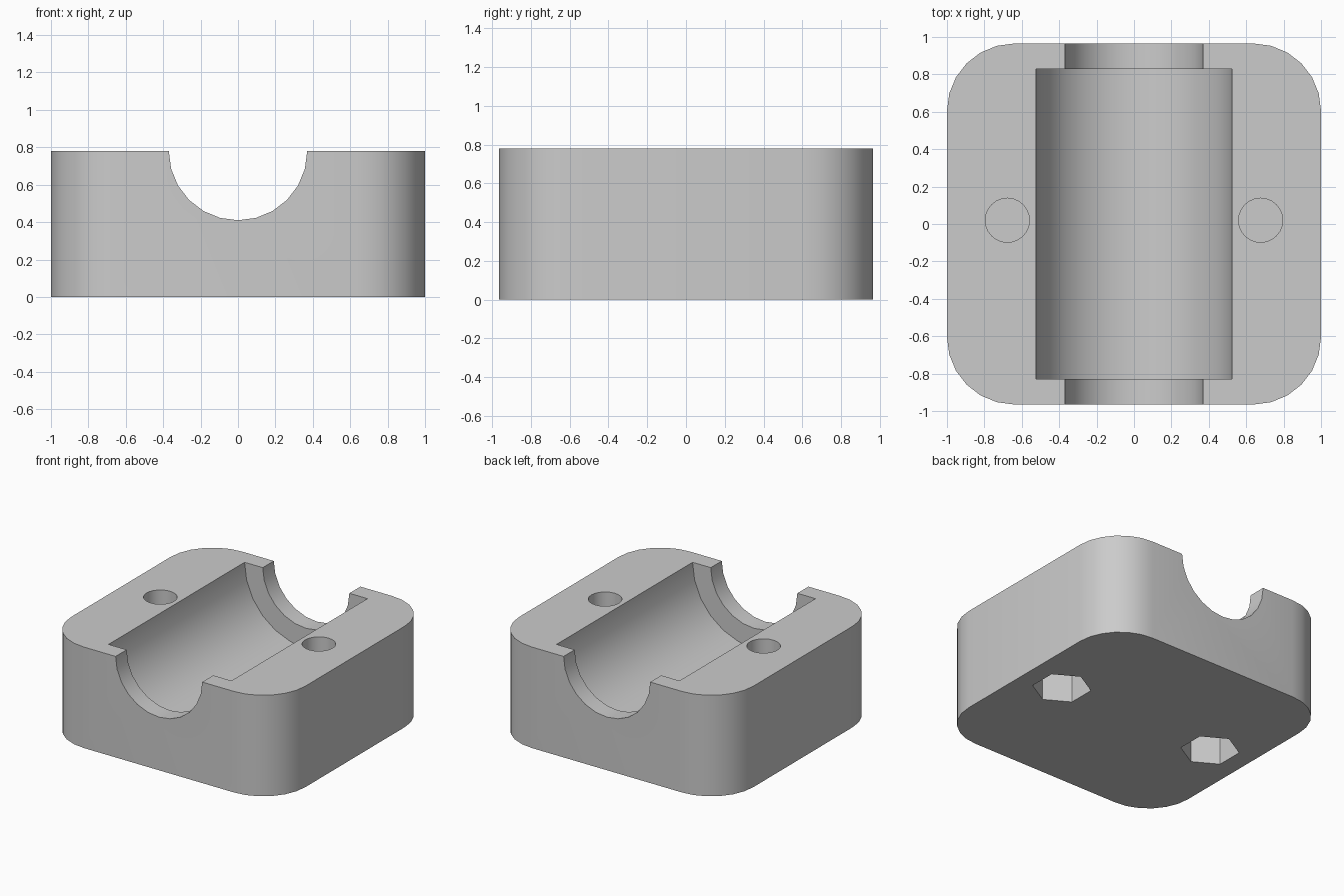
import bpy, bmesh, math
from mathutils import Vector

cube = bpy.data.objects.get("Cube")
if cube:
    bpy.data.objects.remove(cube, do_unlink=True)

HEIGHT, HALF_X, HALF_Y, CORNER = 0.78, 1.0, 0.965, 0.36
BOLT_X, BOLT_Y = 0.677, 0.02

grey = bpy.data.materials.new("plain grey")
grey.use_nodes = True
colour = (0.6, 0.6, 0.6, 1)
grey.diffuse_color = colour
grey.node_tree.nodes["Principled BSDF"].inputs["Base Color"].default_value = colour


def arc(cx, cy, radius, start, end, steps):
    angles = [math.radians(start + (end - start) * i / steps) for i in range(steps + 1)]
    return [(cx + radius * math.cos(a), cy + radius * math.sin(a)) for a in angles]


def prism(name, points, start, end, along_y=False):
    """Extrude a flat outline along z, or along y for an x-z outline."""
    bm = bmesh.new()
    place = (lambda p: (p[0], start, p[1])) if along_y else (lambda p: (p[0], p[1], start))
    face = bm.faces.new([bm.verts.new(place(p)) for p in points])
    step = Vector((0, end - start, 0)) if along_y else Vector((0, 0, end - start))
    top = bmesh.ops.extrude_face_region(bm, geom=[face], use_keep_orig=True)
    bmesh.ops.translate(bm, vec=step, verts=[g for g in top["geom"] if isinstance(g, bmesh.types.BMVert)])
    bmesh.ops.recalc_face_normals(bm, faces=bm.faces)
    mesh = bpy.data.meshes.new(name)
    bm.to_mesh(mesh)
    bm.free()
    mesh.materials.append(grey)
    obj = bpy.data.objects.new(name, mesh)
    bpy.context.collection.objects.link(obj)
    return obj


def channel(name, radius, half_length):
    """Half-round trough cutter, open at the top."""
    outline = arc(0, HEIGHT, radius, 180, 360, 12) + [(radius, HEIGHT + 0.2), (-radius, HEIGHT + 0.2)]
    return prism(name, outline, -half_length, half_length, along_y=True)


# Block with rounded upright corners
outline = []
for i, (sx, sy) in enumerate([(1, 1), (-1, 1), (-1, -1), (1, -1)]):
    outline += arc(sx * (HALF_X - CORNER), sy * (HALF_Y - CORNER), CORNER, i * 90, i * 90 + 90, 6)
block = prism("clamp_block", outline, 0, HEIGHT)

# Stepped trough: narrow through the ends, wide between them
cutters = [channel("narrow_trough_cutter", 0.37, 1.2), channel("wide_trough_cutter", 0.525, 0.83)]

# Bolt holes from the top and hexagonal nut pockets from below, split by a thin web
for side, sx in (("left", 1), ("right", -1)):
    x = sx * BOLT_X
    cutters.append(prism(side + "_bolt_cutter", arc(x, BOLT_Y, 0.118, 0, 360, 24)[:-1], 0.3, 1))
    cutters.append(prism(side + "_nut_cutter", arc(x, BOLT_Y, 0.207, 30, 390, 6)[:-1], -0.2, 0.28))

bpy.ops.object.select_all(action="DESELECT")
bpy.context.view_layer.objects.active = block
block.select_set(True)
for cutter in cutters:
    cutter.hide_render = True
    cut = block.modifiers.new(cutter.name, "BOOLEAN")
    cut.operation, cut.solver, cut.object = "DIFFERENCE", "EXACT", cutter
    bpy.ops.object.modifier_apply(modifier=cut.name)
    bpy.data.objects.remove(cutter, do_unlink=True)

bpy.ops.object.shade_smooth_by_angle(angle=math.radians(30))
